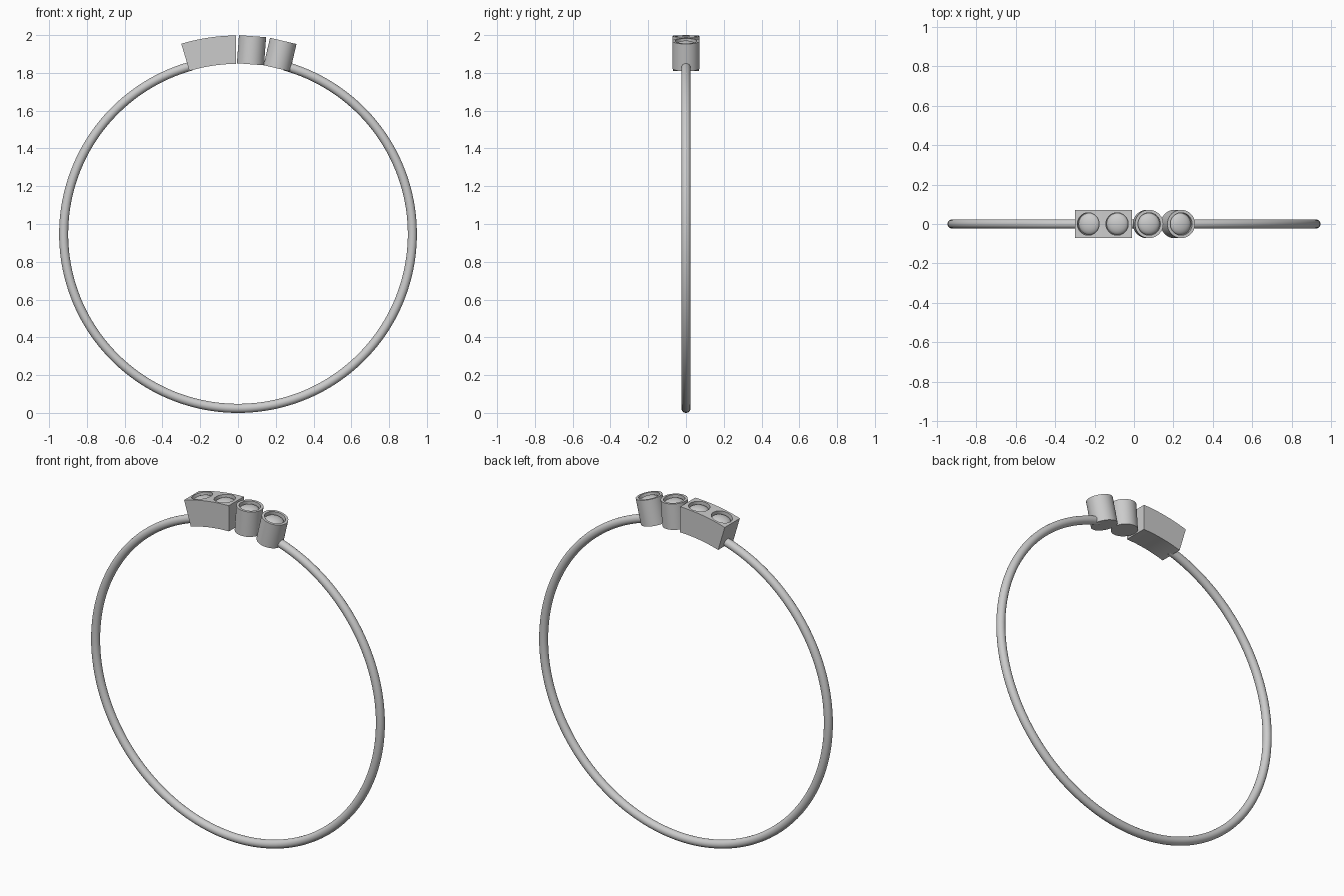
import bpy, bmesh, math
from mathutils import Matrix, Vector

if "Cube" in bpy.data.objects:
    bpy.data.objects.remove(bpy.data.objects["Cube"])

CZ = 0.947                      # height of the band centre
R_IN, R_OUT = 0.901, 1.051      # inner and outer radius of the settings
SEAT_R, SEAT_Z = 0.057, 1.022   # stone recess radius and floor


def make_object(name, verts, faces, smooth=30):
    me = bpy.data.meshes.new(name)
    me.from_pydata([tuple(v) for v in verts], [], faces)
    bm = bmesh.new()
    bm.from_mesh(me)
    bmesh.ops.remove_doubles(bm, verts=bm.verts, dist=1e-6)
    bmesh.ops.recalc_face_normals(bm, faces=bm.faces)
    bm.to_mesh(me)
    bm.free()
    ob = bpy.data.objects.new(name, me)
    bpy.context.collection.objects.link(ob)
    shade(ob, smooth)
    return ob


def shade(ob, deg=30):
    bpy.ops.object.select_all(action='DESELECT')
    ob.select_set(True)
    bpy.context.view_layer.objects.active = ob
    bpy.ops.object.shade_smooth_by_angle(angle=math.radians(deg))


def radial(deg):
    """Local +z pointing outward from the band centre at an angle from the top."""
    return Matrix.Translation((0, 0, CZ)) @ Matrix.Rotation(math.radians(deg), 4, 'Y')


def lathe(name, profile, deg, n=64):
    """Revolve (radius, height) points about the radial axis."""
    m, k = radial(deg), len(profile)
    verts = [m @ Vector((r * math.cos(2 * math.pi * i / n),
                         r * math.sin(2 * math.pi * i / n), z))
             for i in range(n) for r, z in profile]
    faces = []
    for i in range(n):
        a, b = i * k, (i + 1) % n * k
        for j in range(k - 1):
            q = [a + j, b + j, b + j + 1, a + j + 1]
            if profile[j][0] == 0:
                q.pop(1)
            elif profile[j + 1][0] == 0:
                q.pop(2)
            faces.append(q)
    return make_object(name, verts, faces)


def sweep(name, section, a0, a1, n):
    """Sweep a (y, radius) section along an arc around the band centre."""
    k = len(section)
    verts = []
    for i in range(n + 1):
        m = radial(a0 + (a1 - a0) * i / n)
        verts += [m @ Vector((0, y, r)) for y, r in section]
    faces = [[i * k + j, i * k + (j + 1) % k, (i + 1) * k + (j + 1) % k, (i + 1) * k + j]
             for i in range(n) for j in range(k)]
    faces += [list(range(k)), list(range(n * k, n * k + k))]
    return make_object(name, verts, faces)


def stone(name, deg):
    """Low domed cabochon sitting in its recess."""
    r, h, s = 0.0555, 0.027, 10
    prof = [(0, SEAT_Z - 0.004), (r, SEAT_Z - 0.004)]
    prof += [(r * math.cos(math.pi / 2 * i / s), SEAT_Z + h * math.sin(math.pi / 2 * i / s))
             for i in range(s)]
    lathe(name, prof + [(0, SEAT_Z + h)], deg)


# Band: round wire ending inside the outer settings
circle = [(0.024 * math.cos(2 * math.pi * i / 24), 0.923 + 0.024 * math.sin(2 * math.pi * i / 24))
          for i in range(24)]
sweep("band", circle, 15.5, 344.5, 160)

# Two round bezel settings with stones
for i, deg in enumerate((4.2, 13.2)):
    lathe(f"round_setting_{i + 1}",
          [(0, R_IN), (0.072, R_IN), (0.072, R_OUT - 0.001), (SEAT_R, R_OUT - 0.001),
           (SEAT_R, SEAT_Z), (0, SEAT_Z)], deg)
    stone(f"round_stone_{i + 1}", deg)

# Curved double block with two recesses cut in its top
block = sweep("block_setting", [(-0.07, R_IN), (0.07, R_IN), (0.07, R_OUT), (-0.07, R_OUT)],
              -16.6, -0.6, 24)
for i, deg in enumerate((-12.8, -4.7)):
    cutter = lathe("recess_cutter", [(0, SEAT_Z), (SEAT_R, SEAT_Z), (SEAT_R, 1.1), (0, 1.1)], deg)
    cutter.hide_render = True
    mod = block.modifiers.new("recess", 'BOOLEAN')
    mod.operation, mod.solver, mod.object = 'DIFFERENCE', 'EXACT', cutter
    bpy.context.view_layer.objects.active = block
    bpy.ops.object.modifier_apply(modifier=mod.name)
    bpy.data.objects.remove(cutter)
    stone(f"block_stone_{i + 1}", deg)
shade(block)
